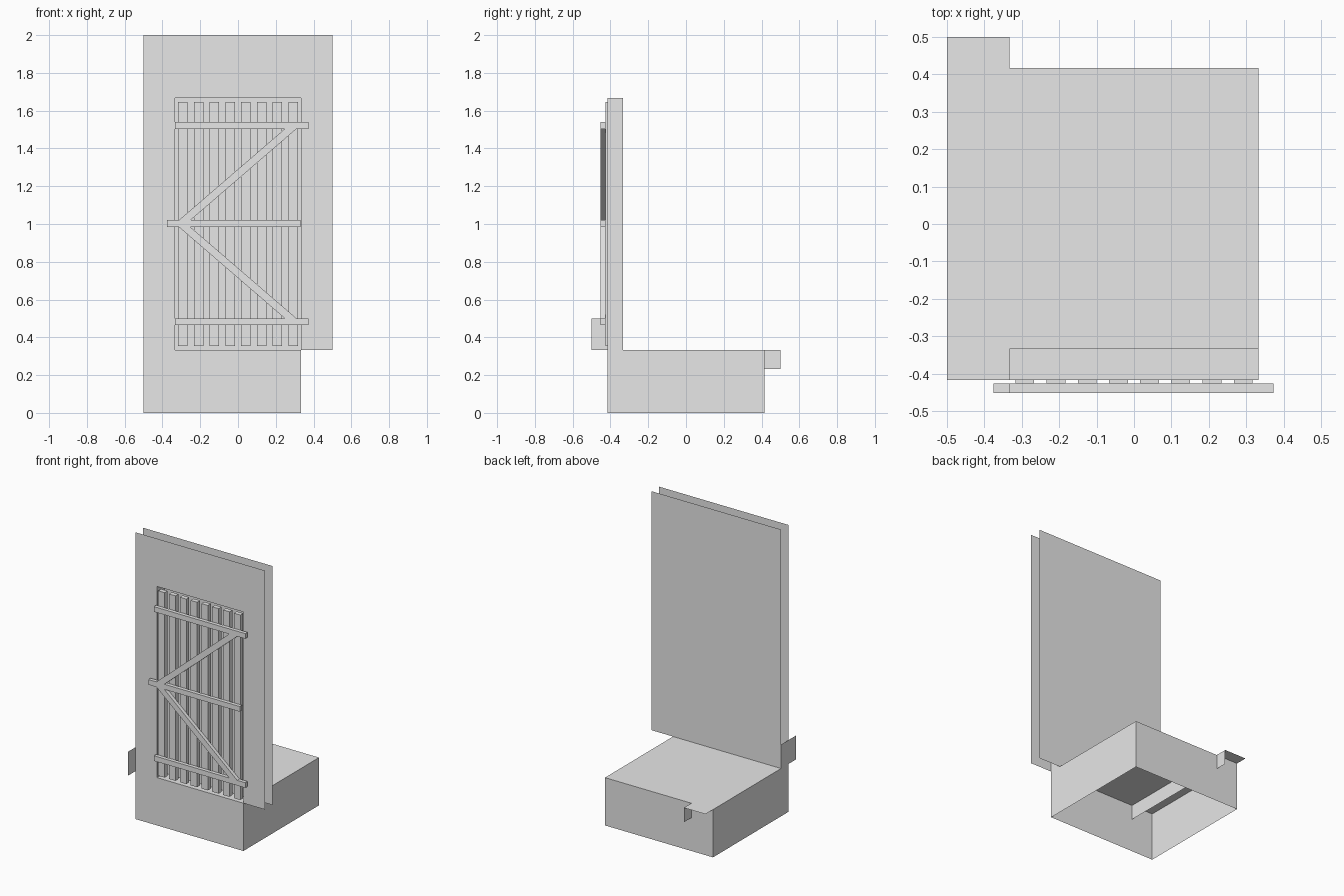
import bpy
import bmesh

if "Cube" in bpy.data.objects:
    bpy.data.objects.remove(bpy.data.objects["Cube"])

grey = bpy.data.materials.new("plain grey")
grey.diffuse_color = (0.8, 0.8, 0.8, 1)
grey.use_nodes = True
grey.node_tree.nodes["Principled BSDF"].inputs["Base Color"].default_value = grey.diffuse_color

T = 1 / 3     # opening half width and floor height
F = -5 / 12   # front wall plane
B = 5 / 12    # back of base
H = 0.5       # outer half width


def make(name, faces, recalc=False):
    """Build one object from lists of corner points, welding shared corners."""
    bm = bmesh.new()
    for pts in faces:
        bm.faces.new([bm.verts.new(p) for p in pts])
    bmesh.ops.remove_doubles(bm, verts=bm.verts[:], dist=0.0005)
    if recalc:
        bmesh.ops.recalc_face_normals(bm, faces=bm.faces[:])
    me = bpy.data.meshes.new(name)
    bm.to_mesh(me)
    bm.free()
    me.materials.append(grey)
    ob = bpy.data.objects.new(name, me)
    bpy.context.collection.objects.link(ob)
    return ob


def rect_x(x, y0, y1, z0, z1):
    return [(x, y0, z0), (x, y1, z0), (x, y1, z1), (x, y0, z1)]


def rect_y(y, x0, x1, z0, z1):
    return [(x0, y, z0), (x1, y, z0), (x1, y, z1), (x0, y, z1)]


def rect_z(z, x0, x1, y0, y1):
    return [(x0, y0, z), (x1, y0, z), (x1, y1, z), (x0, y1, z)]


def prism(name, outline, y0, y1):
    """Extrude an x-z outline between two depths."""
    n = len(outline)
    front = [(x, y0, z) for x, z in outline]
    back = [(x, y1, z) for x, z in outline]
    faces = [front, back[::-1]]
    for i in range(n):
        j = (i + 1) % n
        faces.append([front[i], back[i], back[j], front[j]])
    return make(name, faces, True)


def bar(name, x0, x1, z0, z1, y0, y1):
    return prism(name, [(x0, z0), (x1, z0), (x1, z1), (x0, z1)], y0, y1)


# Front wall sheet with door opening and a missing lower right corner
xs = [-H, -T, T, H]
zs = [0, T, 5 / 3, 2]
cells = [rect_y(F, xs[i], xs[i + 1], zs[k], zs[k + 1])
         for i in range(3) for k in range(3)
         if (i, k) not in ((1, 1), (2, 0))]
make("front_wall", cells)

# Rear wall sheet
make("rear_wall", [rect_y(-T, -H, H, T, 2)[::-1]])

# Jambs and lintel lining the opening
make("door_frame", [rect_x(-T, F, -T, T, 5 / 3),
                    rect_x(T, F, -T, T, 5 / 3)[::-1],
                    rect_z(5 / 3, -T, T, F, -T)[::-1]])

# Open-bottomed base, its top running on into a small rear tab
top = [(-H, F, T), (T, F, T), (T, B, T), (-T, B, T), (-T, H, T), (-H, H, T)]
make("base", [top,
              rect_x(T, F, B, 0, T),
              rect_x(-H, F, B, 0, T)[::-1],
              rect_y(B, -H, T, 0, T)[::-1]])

# Hanging rib below the base top, and small side tab at the front
make("under_rib", [rect_x(-T, F, H, 0.232, T)])
make("side_tab", [rect_x(-H, -H, -T, T, 0.5)])

# Vertical door slats
for i in range(8):
    c = (i - 3.5) * T / 4
    bar(f"door_slat_{i + 1}", c - 0.025, c + 0.025, 0.355, 1.645, -0.427, -0.395)

# Horizontal rails
Y0, Y1 = -0.452, -0.427
bar("top_rail", -0.333, 0.373, 1.504, 1.54, Y0, Y1)
bar("middle_rail", -0.375, 0.33, 0.984, 1.02, Y0, Y1)
bar("bottom_rail", -0.333, 0.373, 0.464, 0.5, Y0, Y1)

# Diagonal braces, mirrored about the middle rail
mid = 1.002
for name, s in (("upper_brace", 1), ("lower_brace", -1)):
    prism(name, [(-0.313, mid + s * 0.018), (-0.252, mid + s * 0.018),
                 (0.31, mid + s * 0.502), (0.248, mid + s * 0.502)], Y0, Y1)
